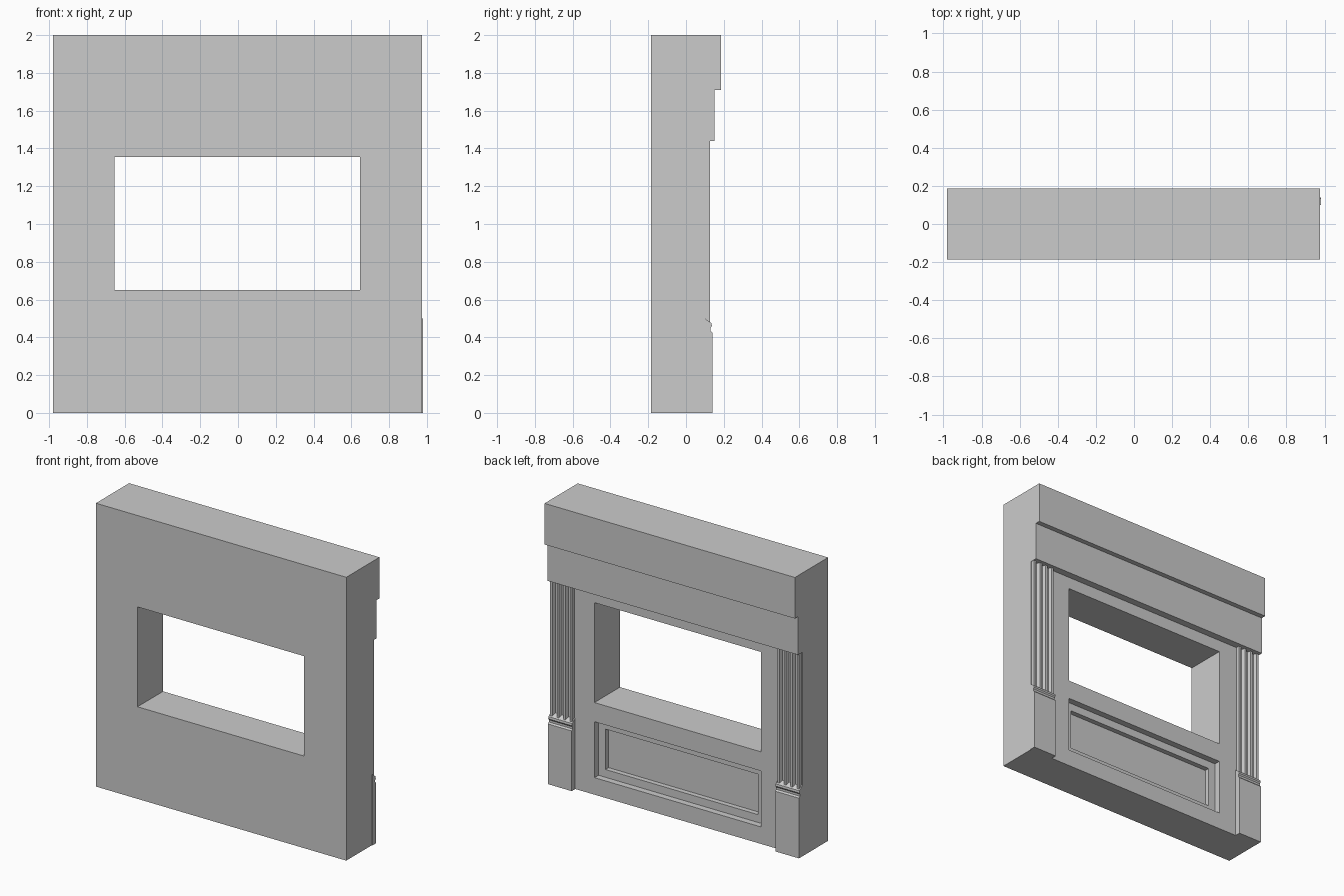
import bpy, bmesh

if "Cube" in bpy.data.objects:
    bpy.data.objects.remove(bpy.data.objects["Cube"])

WALL_Y = 0.10            # back face of the wall field
X0, X1 = -0.98, 0.975    # wall ends


def prism(name, profile, axis, a, b):
    """Extrude a 2D profile along x (profile = y,z) or z (profile = x,y)."""
    bm = bmesh.new()
    place = (lambda p, t: (t, p[0], p[1])) if axis == 'x' else (lambda p, t: (p[0], p[1], t))
    face = bm.faces.new([bm.verts.new(place(p, a)) for p in profile])
    ext = bmesh.ops.extrude_face_region(bm, geom=[face])
    verts = [v for v in ext['geom'] if isinstance(v, bmesh.types.BMVert)]
    bmesh.ops.translate(bm, verts=verts, vec=(b - a, 0, 0) if axis == 'x' else (0, 0, b - a))
    bmesh.ops.recalc_face_normals(bm, faces=bm.faces)
    mesh = bpy.data.meshes.new(name)
    bm.to_mesh(mesh)
    bm.free()
    obj = bpy.data.objects.new(name, mesh)
    bpy.context.collection.objects.link(obj)
    return obj


def cut_box(target, x, y, z):
    """Cut a box-shaped opening out of target."""
    cutter = prism("cutter", [(y[0], z[0]), (y[1], z[0]), (y[1], z[1]), (y[0], z[1])], 'x', *x)
    cutter.hide_render = True
    mod = target.modifiers.new("cut", 'BOOLEAN')
    mod.operation = 'DIFFERENCE'
    mod.solver = 'EXACT'
    mod.object = cutter
    bpy.context.view_layer.objects.active = target
    bpy.ops.object.modifier_apply(modifier=mod.name)
    bpy.data.objects.remove(cutter)


# Wall with stepped frieze and cornice
wall = prism("wall", [(-0.185, 0), (WALL_Y, 0), (WALL_Y, 1.44), (0.15, 1.44),
                      (0.15, 1.71), (0.185, 1.71), (0.185, 2), (-0.185, 2)], 'x', X0, X1)

# Window opening and two-step sunken panel
cut_box(wall, (-0.655, 0.645), (-0.4, 0.4), (0.65, 1.355))
cut_box(wall, (-0.655, 0.645), (WALL_Y - 0.045, 0.4), (0.12, 0.515))
cut_box(wall, (-0.60, 0.59), (WALL_Y - 0.08, 0.4), (0.175, 0.46))

# Pilasters: moulded pedestal and shaft with three flutes
pedestal = [(WALL_Y, 0), (0.14, 0), (0.14, 0.425), (0.13, 0.435), (0.13, 0.45),
            (0.137, 0.46), (0.135, 0.475), (WALL_Y, 0.50)]
RIDGE, FLUTE, TOP = 0.017, 0.034, 0.126
for side, s in (("right", 1), ("left", -1)):
    prism(side + "_pedestal", pedestal, 'x', s * 0.795, s * 0.98)
    x = 0.802
    pts = [(x, WALL_Y - 0.005), (x, TOP)]
    for i in range(3):
        x += RIDGE
        pts += [(x, TOP), (x + 0.008, WALL_Y + 0.004),
                (x + FLUTE - 0.008, WALL_Y + 0.004), (x + FLUTE, TOP)]
        x += FLUTE
    pts += [(x + RIDGE, TOP), (x + RIDGE, WALL_Y - 0.005)]
    prism(side + "_fluted_shaft", [(s * px, py) for px, py in pts], 'z', 0.47, 1.44)
